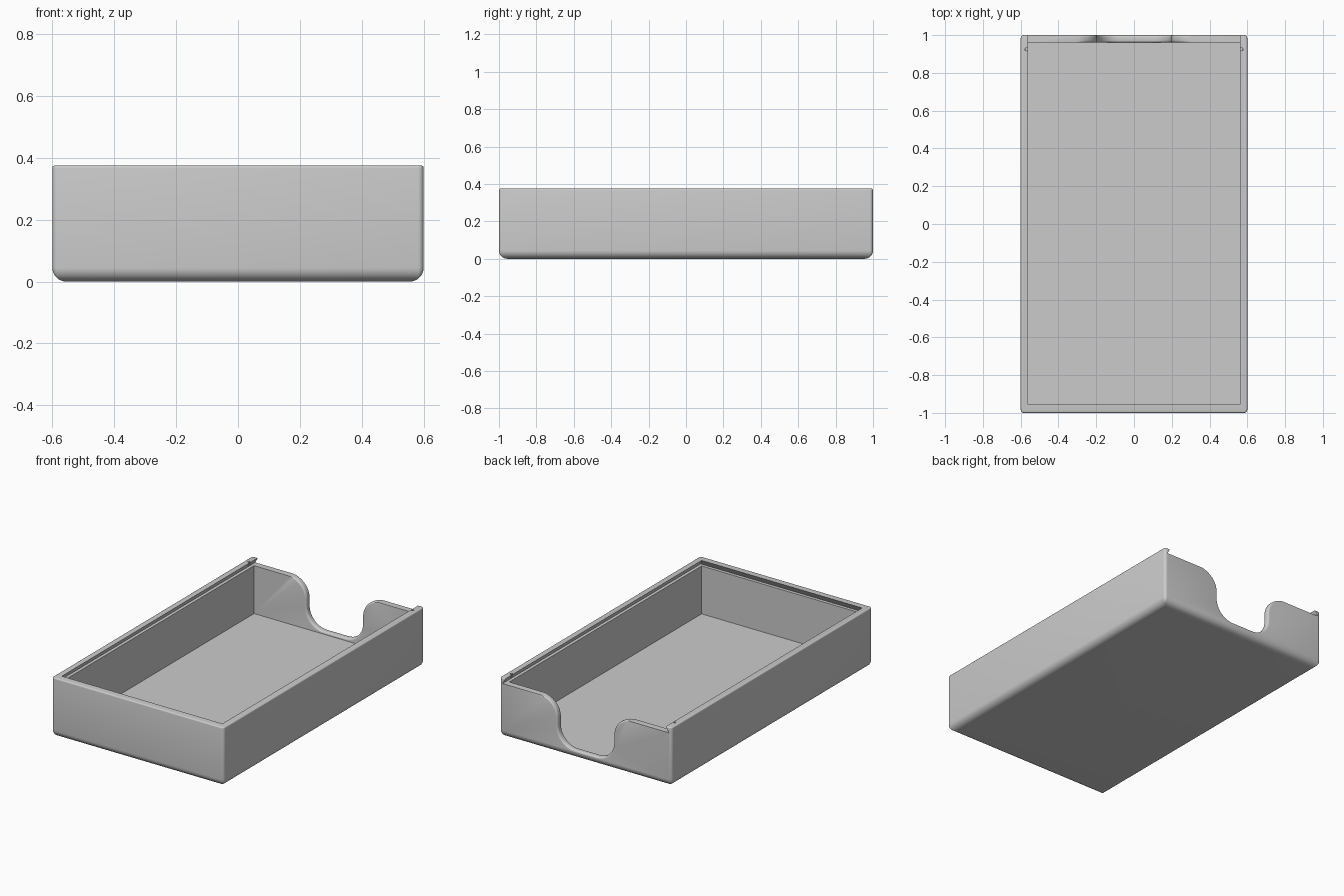
import bpy, bmesh
from math import sin, cos, pi

if "Cube" in bpy.data.objects:
    bpy.data.objects.remove(bpy.data.objects["Cube"])

W, L, H = 0.6, 1.0, 0.375        # half width, half length, height
WALL, FLOOR, LEDGE = 0.04, 0.038, 0.34

grey = bpy.data.materials.new("plain grey")
grey.use_nodes = True
colour = (0.6, 0.6, 0.6, 1)
grey.diffuse_color = colour
grey.node_tree.nodes["Principled BSDF"].inputs["Base Color"].default_value = colour


def loft(name, rings):
    """Closed solid through rings that have equal point counts."""
    bm = bmesh.new()
    loops = [[bm.verts.new(p) for p in ring] for ring in rings]
    n = len(loops[0])
    for a, b in zip(loops, loops[1:]):
        for i in range(n):
            j = (i + 1) % n
            bm.faces.new((a[i], a[j], b[j], b[i]))
    bm.faces.new(loops[0])
    bm.faces.new(loops[-1])
    bmesh.ops.recalc_face_normals(bm, faces=bm.faces)
    mesh = bpy.data.meshes.new(name)
    bm.to_mesh(mesh)
    bm.free()
    mesh.materials.append(grey)
    obj = bpy.data.objects.new(name, mesh)
    bpy.context.collection.objects.link(obj)
    return obj


def rounded_ring(inset, z, radius=0.018, steps=5):
    r = max(radius - inset, 0.002)
    ring = []
    for k, (sx, sy) in enumerate(((1, 1), (-1, 1), (-1, -1), (1, -1))):
        for i in range(steps + 1):
            a = (k + i / steps) * pi / 2
            ring.append((sx * (W - inset - r) + r * cos(a),
                         sy * (L - inset - r) + r * sin(a), z))
    return ring


def rect(x, y0, y1, z):
    return [(-x, y0, z), (x, y0, z), (x, y1, z), (-x, y1, z)]


# Outer tray body: large bottom rounding, small top rounding
R, T, N = 0.045, 0.008, 8
rings = []
for i in range(N + 1):
    a = i / N * pi / 2
    rings.append(rounded_ring(R * (1 - sin(a)), R * (1 - cos(a))))
for i in range(5):
    a = i / 4 * pi / 2
    rings.append(rounded_ring(T * (1 - cos(a)), H - T + T * sin(a)))
tray = loft("tray", rings)

# Inner cavity
cavity = loft("cavity_cutter", [rect(W - WALL, -L + 0.045, L - WALL, z)
                                for z in (FLOOR, LEDGE + 0.012)])

# Dovetail slot for a sliding lid, open at the back
slot_rings = []
for z in (LEDGE, H + 0.02):
    lean = 0.02 * (H - z) / (H - LEDGE)
    slot_rings.append(rect(W - WALL + lean, -L + 0.045 - lean, L + 0.1, z))
slot = loft("lid_slot_cutter", slot_rings)

# Thumb notch: S-curved sides, with both edges of the wall rounded over
RAD, BOTTOM, TOP, F = 0.12, 0.054, LEDGE + 0.001, 0.012
half = []                         # x, z, outward normal x, z, rounding weight
for i in range(15):
    a = i / 14 * pi / 2
    half.append((0.315 - RAD * sin(a), TOP - RAD + RAD * cos(a),
                 sin(a), -cos(a), min(1, i / 5)))
for i in range(15):
    a = i / 14 * pi / 2
    half.append((0.195 - RAD + RAD * cos(a), BOTTOM + RAD - RAD * sin(a),
                 cos(a), -sin(a), 1))
outline = half + [(-x, z, -nx, nz, w) for x, z, nx, nz, w in reversed(half)]


def notch_ring(y, offset):
    ring = [(x + nx * w * offset, y, z + nz * w * offset)
            for x, z, nx, nz, w in outline]
    return ring + [(-0.315, y, LEDGE + 0.015), (0.315, y, LEDGE + 0.015)]


arc = [(F * (1 - cos(i / 5 * pi / 2)), F * (1 - sin(i / 5 * pi / 2)))
       for i in range(6)]
sections = [(L - WALL - 0.03, F)]
sections += [(L - WALL + d, o) for d, o in arc]
sections += [(L - d, o) for d, o in reversed(arc)]
sections += [(L + 0.03, F)]
notch = loft("thumb_notch_cutter", [notch_ring(y, o) for y, o in sections])

# Small catch holes through the lips near the open end
holes = []
for side, sx in (("left", 1), ("right", -1)):
    holes.append(loft(side + "_catch_hole_cutter", [
        [(sx * 0.57 + 0.008 * cos(i * pi / 6), 0.925 + 0.008 * sin(i * pi / 6), z)
         for i in range(12)] for z in (LEDGE + 0.01, H + 0.01)]))

# Carve the tray
bpy.context.view_layer.objects.active = tray
tray.select_set(True)
for cutter in [cavity, notch, slot] + holes:
    mod = tray.modifiers.new(cutter.name, "BOOLEAN")
    mod.operation = "DIFFERENCE"
    mod.solver = "EXACT"
    mod.object = cutter
    bpy.ops.object.modifier_apply(modifier=mod.name)
    bpy.data.objects.remove(cutter)
bpy.ops.object.shade_smooth_by_angle(angle=0.52)
